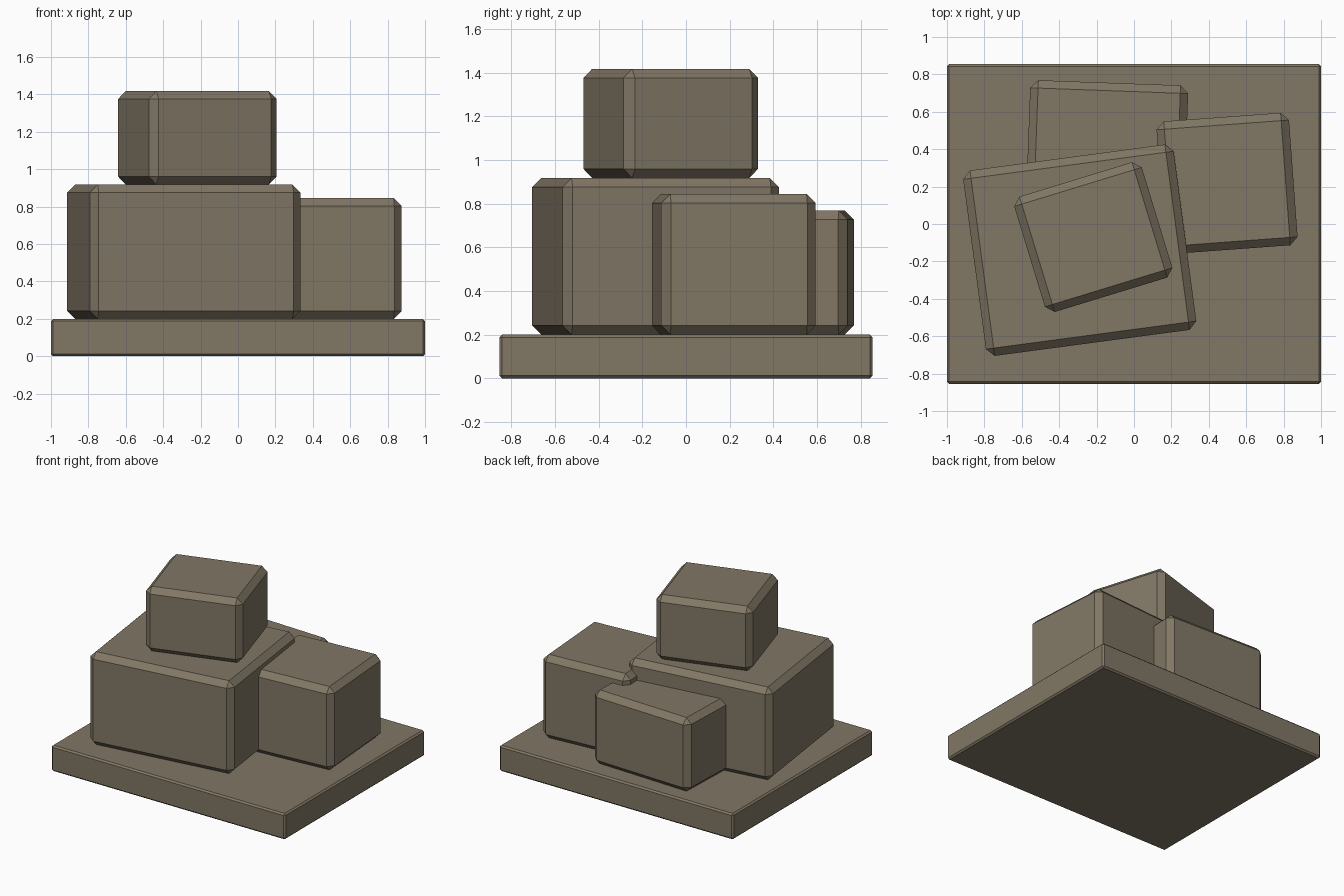
import bpy
import math

if "Cube" in bpy.data.objects:
    bpy.data.objects.remove(bpy.data.objects["Cube"])

stone = bpy.data.materials.new("taupe_stone")
stone.diffuse_color = (0.22, 0.185, 0.13, 1)
stone.use_nodes = True
stone.node_tree.nodes["Principled BSDF"].inputs["Base Color"].default_value = stone.diffuse_color


def block(name, centre, size, z0, z1, angle, bevel):
    """Chamfered box standing between z0 and z1, turned about z."""
    bpy.ops.mesh.primitive_cube_add(size=1)
    ob = bpy.context.object
    ob.name = name
    ob.location = (centre[0], centre[1], (z0 + z1) / 2)
    ob.scale = (size[0], size[1], z1 - z0)
    bpy.ops.object.transform_apply(location=False, rotation=False, scale=True)
    ob.rotation_euler.z = math.radians(angle)
    mod = ob.modifiers.new("chamfer", 'BEVEL')
    mod.width = bevel
    mod.segments = 1
    ob.data.materials.append(stone)
    return ob


# base slab
block("base_slab", (0, 0), (2.0, 1.71), 0, 0.2, 0, 0.012)
# three boulders resting on the slab
block("large_block", (-0.29, -0.14), (1.135, 1.0), 0.2, 0.918, 7.6, 0.042)
block("side_block", (0.4975, 0.2175), (0.71, 0.71), 0.2, 0.845, 4.2, 0.042)
block("back_block", (-0.143, 0.435), (0.845, 0.64), 0.2, 0.77, -2.1, 0.042)
# boulder stacked on top
block("top_block", (-0.2175, -0.07), (0.713, 0.645), 0.918, 1.418, 17, 0.042)
